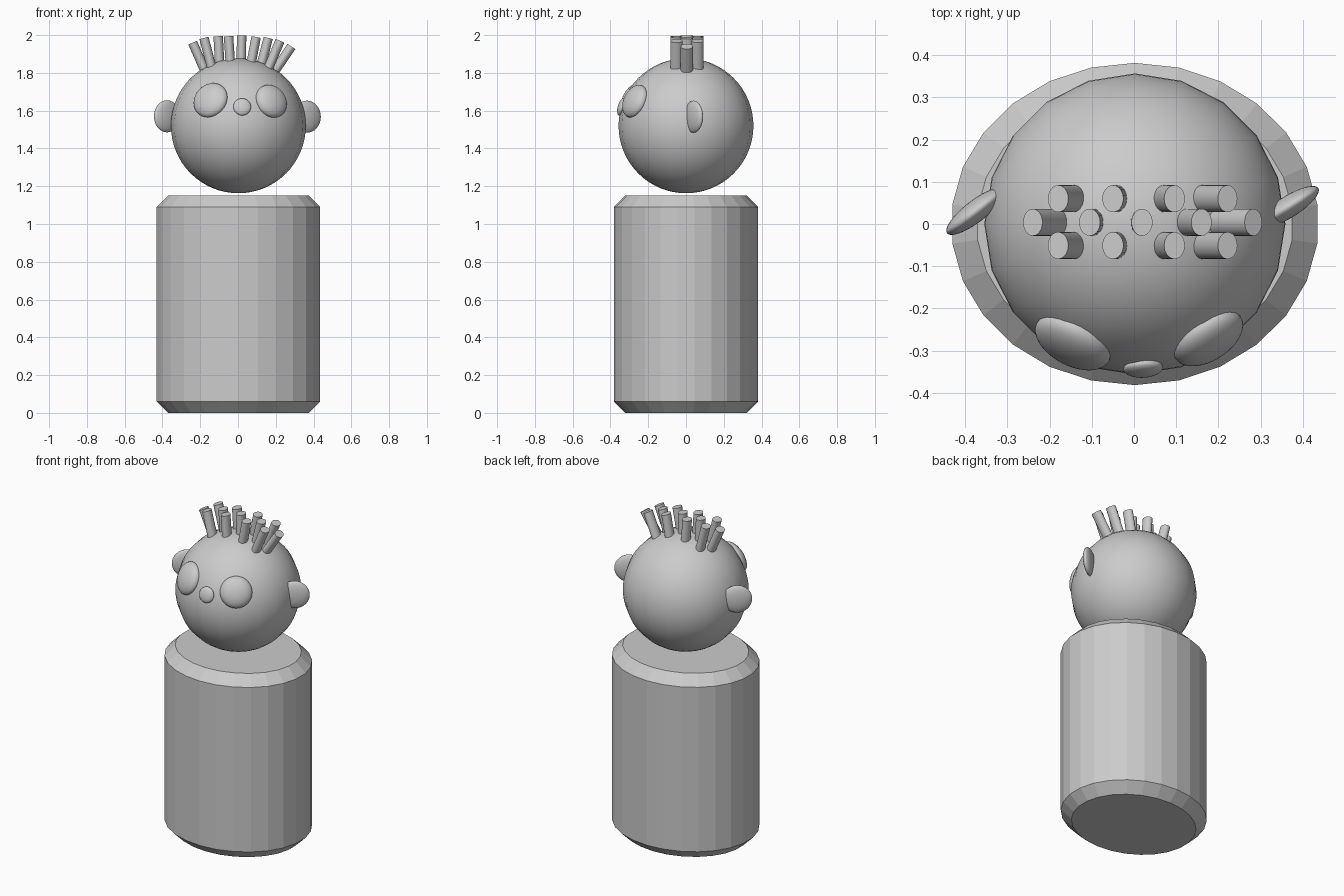
import bpy
from mathutils import Vector

cube = bpy.data.objects.get("Cube")
if cube:
    bpy.data.objects.remove(cube, do_unlink=True)


def finish(name, scale):
    obj = bpy.context.object
    obj.name = name
    obj.scale = scale
    bpy.ops.object.transform_apply(location=False, rotation=False, scale=True)
    return obj


def ellipsoid(name, centre, scale, facing=(0, 0, 1), segments=32, rings=20):
    """Sphere squashed along its own z, which is turned towards facing."""
    bpy.ops.mesh.primitive_uv_sphere_add(segments=segments, ring_count=rings,
                                         radius=1, location=centre)
    obj = finish(name, scale)
    if facing != (0, 0, 1):
        obj.rotation_euler = Vector(facing).to_track_quat('Z', 'Y').to_euler()
    bpy.ops.object.shade_smooth()
    return obj


def hair(name, root, tip):
    """Oval rod leaning sideways from root to tip."""
    root, tip = Vector(root), Vector(tip)
    axis = tip - root
    bpy.ops.mesh.primitive_cylinder_add(vertices=24, radius=1, depth=1,
                                        location=(root + tip) / 2)
    obj = finish(name, (0.025, 0.032, axis.length))
    obj.rotation_euler = Vector((0, 0, 1)).rotation_difference(axis).to_euler()
    bpy.ops.object.shade_smooth_by_angle()


# Faceted oval body with chamfered rims
bpy.ops.mesh.primitive_cylinder_add(vertices=26, radius=1, depth=1.15,
                                    location=(0.002, 0, 0.575))
body = finish("body", (0.436, 0.382, 1))
chamfer = body.modifiers.new("chamfer", 'BEVEL')
chamfer.width = 0.06
chamfer.segments = 1
chamfer.limit_method = 'ANGLE'

# Head
head_centre = Vector((0.002, 0, 1.52))
ellipsoid("head", head_centre, (0.357, 0.357, 0.357), segments=20, rings=32)

# Eyes and nose lie flat against the head
for name, centre, radius, depth in (
        ("right_eye", (-0.145, -0.28, 1.655), 0.097, 0.045),
        ("left_eye", (0.176, -0.27, 1.65), 0.092, 0.045),
        ("nose", (0.022, -0.342, 1.62), 0.047, 0.019)):
    facing = Vector(centre) - head_centre
    ellipsoid(name, centre, (radius, radius, depth), facing)

# Ears are thin discs swept at an angle
ellipsoid("right_ear", (-0.376, 0.03, 1.57), (0.085, 0.085, 0.026), (-0.61, 0.79, 0))
ellipsoid("left_ear", (0.365, 0.04, 1.568), (0.085, 0.085, 0.026), (-0.53, 0.85, 0))

# Hair: a middle row flanked by two shorter rows, as (root x, tip x, tip z)
middle = ((-0.175, -0.24, 1.96), (-0.095, -0.105, 1.994), (0.017, 0.019, 1.998),
          (0.115, 0.16, 1.985), (0.195, 0.283, 1.94))
side = ((-0.135, -0.18, 1.985), (-0.038, -0.05, 1.994),
        (0.062, 0.096, 1.99), (0.155, 0.222, 1.97))
for row, y, strands in (("middle", 0.004, middle), ("back", 0.06, side),
                        ("front", -0.051, side)):
    for i, (root_x, tip_x, tip_z) in enumerate(strands, 1):
        hair(f"hair_{row}_{i}", (root_x, y, 1.81), (tip_x, y, tip_z))
